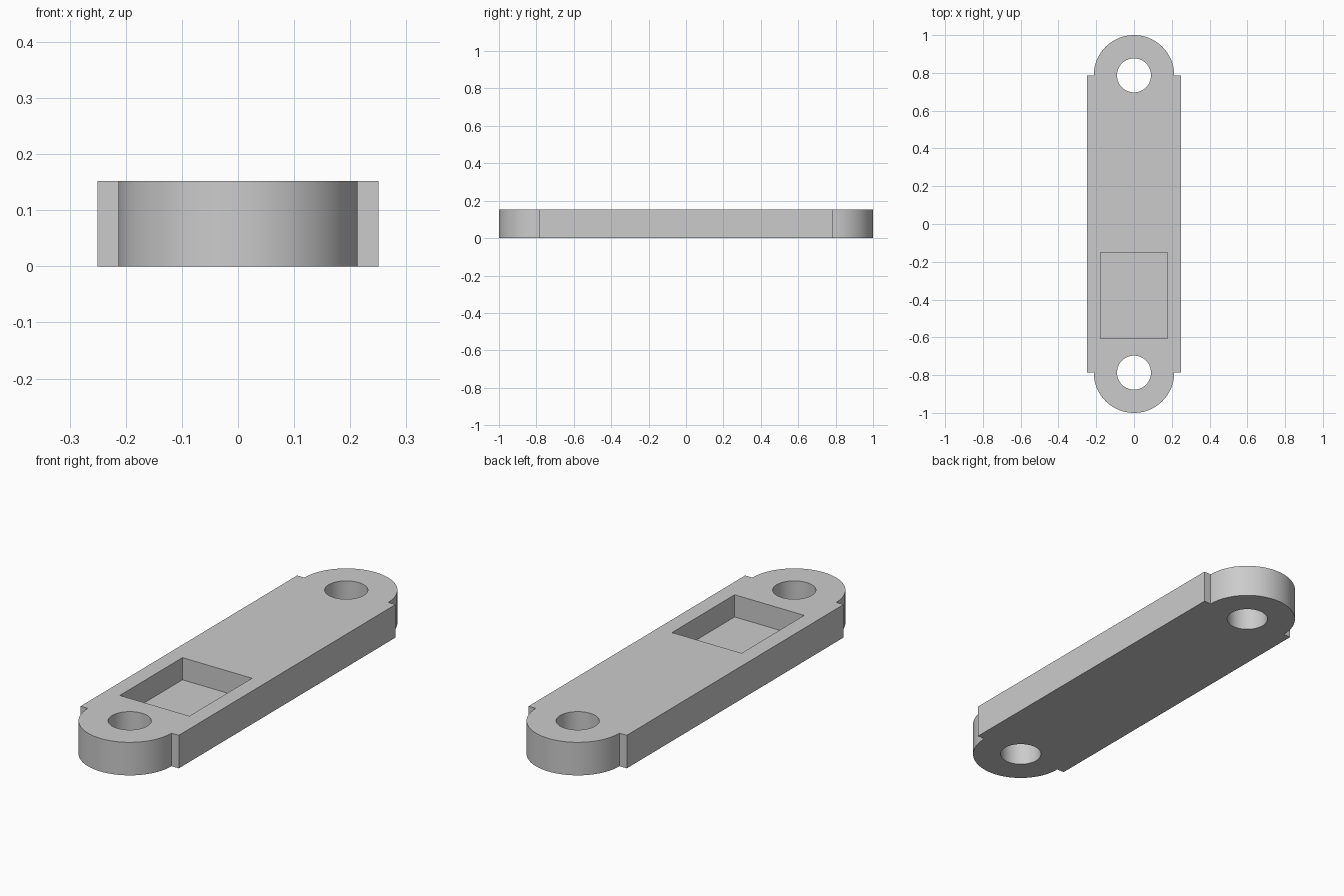
import bpy, bmesh, math

if "Cube" in bpy.data.objects:
    bpy.data.objects.remove(bpy.data.objects["Cube"], do_unlink=True)

THICK = 0.152
END_Y, END_R, HALF_W = 0.787, 0.213, 0.25
HOLE_R = 0.09
POCKET_FLOOR = 0.05

grey = bpy.data.materials.new("light_grey")
grey.use_nodes = True
colour = (0.6, 0.6, 0.6, 1)
grey.diffuse_color = colour
grey.node_tree.nodes["Principled BSDF"].inputs["Base Color"].default_value = colour


def arc(cy, radius, start, sweep, steps):
    """Points along an arc centred on x = 0."""
    angles = [start + sweep * i / steps for i in range(steps + 1)]
    return [(radius * math.cos(a), cy + radius * math.sin(a)) for a in angles]


def prism(name, outline, z0, z1):
    """Extrude a flat outline from z0 up to z1."""
    bm = bmesh.new()
    face = bm.faces.new([bm.verts.new((x, y, z0)) for x, y in outline])
    top = bmesh.ops.extrude_face_region(bm, geom=[face])["geom"]
    verts = [v for v in top if isinstance(v, bmesh.types.BMVert)]
    bmesh.ops.translate(bm, verts=verts, vec=(0, 0, z1 - z0))
    bmesh.ops.recalc_face_normals(bm, faces=bm.faces)
    mesh = bpy.data.meshes.new(name)
    bm.to_mesh(mesh)
    bm.free()
    mesh.materials.append(grey)
    obj = bpy.data.objects.new(name, mesh)
    bpy.context.collection.objects.link(obj)
    return obj


# Link plate: wide straight bar with narrower round ends
half = [(HALF_W, END_Y)] + arc(END_Y, END_R, 0, math.pi, 48) + [(-HALF_W, END_Y)]
plate = prism("link_plate", half + [(-x, -y) for x, y in half], 0, THICK)

# Pin holes through both ends, and a blind rectangular pocket
cutters = [prism("pin_hole_cutter", arc(s * END_Y, HOLE_R, 0, math.tau, 64)[:-1], -0.1, 0.3)
           for s in (-1, 1)]
pocket = [(-0.177, -0.606), (0.177, -0.606), (0.177, -0.151), (-0.177, -0.151)]
cutters.append(prism("pocket_cutter", pocket, POCKET_FLOOR, 0.3))

bpy.ops.object.select_all(action="DESELECT")
plate.select_set(True)
bpy.context.view_layer.objects.active = plate
for cutter in cutters:
    cutter.hide_render = True
    mod = plate.modifiers.new("cut", "BOOLEAN")
    mod.operation = "DIFFERENCE"
    mod.solver = "EXACT"
    mod.object = cutter
    bpy.ops.object.modifier_apply(modifier=mod.name)
    bpy.data.objects.remove(cutter, do_unlink=True)

# Smooth round walls, crisp edges
bpy.ops.object.shade_smooth_by_angle(angle=math.radians(30))
